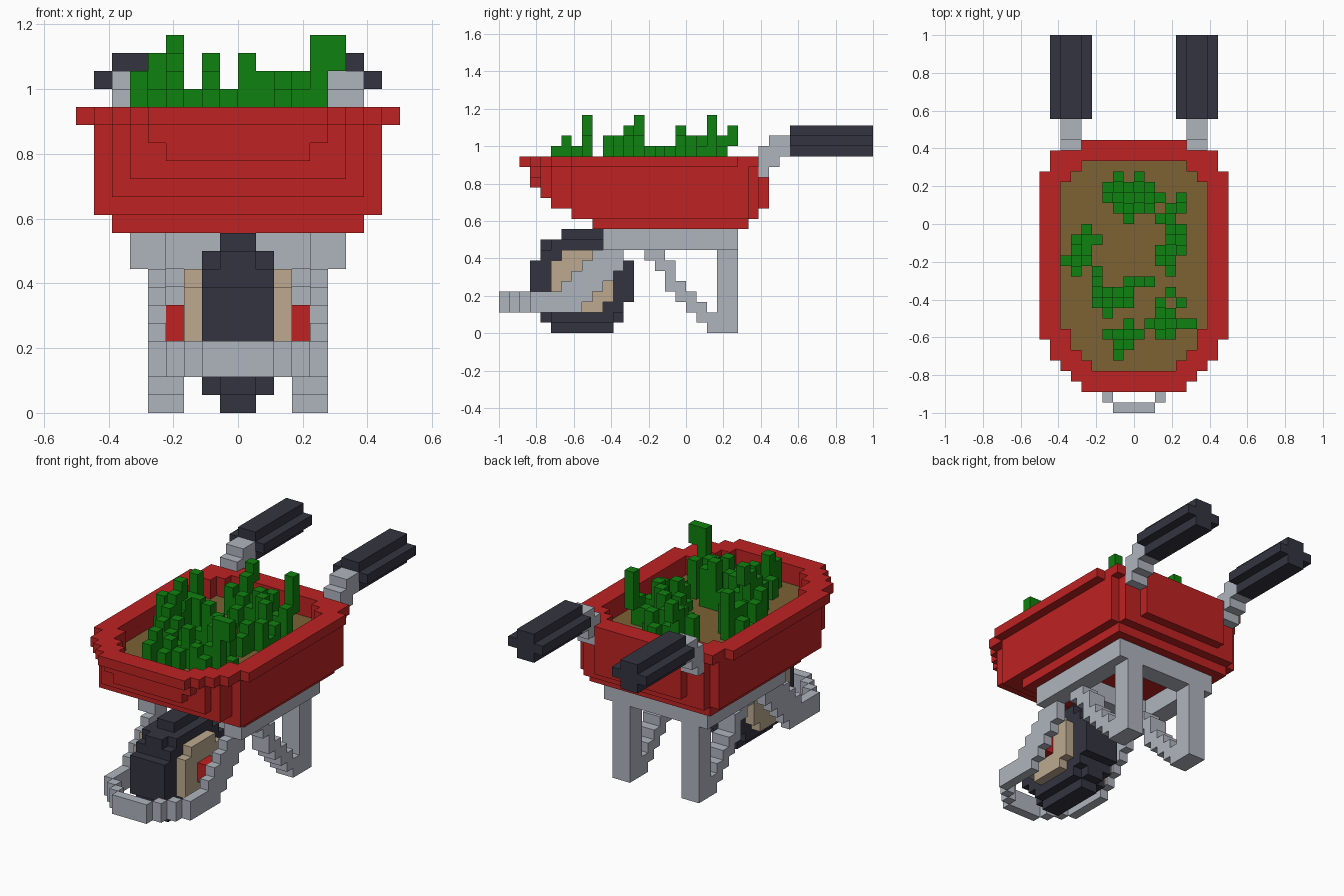
import bpy, bmesh
from mathutils import Vector

cube = bpy.data.objects.get("Cube")
if cube:
    bpy.data.objects.remove(cube, do_unlink=True)

V = 1 / 18  # edge length of one block


def material(name, rgb):
    m = bpy.data.materials.new(name)
    m.use_nodes = True
    m.diffuse_color = (*rgb, 1)
    bsdf = m.node_tree.nodes["Principled BSDF"]
    bsdf.inputs["Base Color"].default_value = (*rgb, 1)
    bsdf.inputs["Roughness"].default_value = 0.8
    return m


RED = material("red_paint", (0.52, 0.016, 0.016))
GREY = material("grey_metal", (0.43, 0.46, 0.515))
DARK = material("dark_rubber", (0.034, 0.034, 0.051))
TAN = material("tan_wheel", (0.51, 0.40, 0.28))
SOIL = material("brown_soil", (0.205, 0.122, 0.034))
GREEN = material("leaf_green", (0.005, 0.22, 0.005))


def box(x0, x1, y0, y1, z0, z1):
    return {(x, y, z) for x in range(x0, x1) for y in range(y0, y1) for z in range(z0, z1)}


def plan(z0, z1, rects):
    """Layer made of overlapping centred rectangles (half width, y0, y1)."""
    return set().union(*(box(-h, h, a, b, z0, z1) for h, a, b in rects))


def mirror(cells):
    return {(-x - 1, y, z) for x, y, z in cells}


def build(name, mat, cells):
    """Skin a set of blocks with only its outer faces, merged into flat panels."""
    bm = bmesh.new()
    verts = {}

    def vert(p):
        key = tuple(p)
        if key not in verts:
            verts[key] = bm.verts.new(Vector(key) * V)
        return verts[key]

    for c in sorted(cells):
        for axis in range(3):
            for side in (0, 1):
                n = list(c)
                n[axis] += 2 * side - 1
                if tuple(n) in cells:
                    continue
                u, w = (axis + 1) % 3, (axis + 2) % 3
                loop = []
                for du, dw in ((0, 0), (1, 0), (1, 1), (0, 1)):
                    p = list(c)
                    p[axis] += side
                    p[u] += du
                    p[w] += dw
                    loop.append(vert(p))
                bm.faces.new(loop if side else loop[::-1])
    bmesh.ops.dissolve_limit(bm, angle_limit=0.01, verts=bm.verts[:], edges=bm.edges[:])
    me = bpy.data.meshes.new(name)
    bm.to_mesh(me)
    bm.free()
    me.materials.append(mat)
    ob = bpy.data.objects.new(name, me)
    bpy.context.collection.objects.link(ob)
    return ob


# Tray: stepped layers with a wide rim, hollowed above the soil
tray = plan(10, 11, [(7, -9, 6)])
tray |= plan(11, 12, [(8, -11, 6), (7, -11, 7)])
tray |= plan(12, 13, [(8, -11, 6), (7, -13, 7), (5, -13, 8)])
tray |= plan(13, 14, [(8, -11, 6), (7, -13, 7), (6, -14, 7), (5, -14, 8)])
tray |= plan(14, 15, [(8, -11, 6), (7, -13, 7), (6, -14, 7), (4, -15, 8), (5, -14, 8)])
tray |= plan(15, 16, [(8, -11, 6), (7, -13, 7), (6, -14, 7), (5, -15, 8)])
tray |= plan(16, 17, [(9, -11, 5), (8, -13, 7), (7, -14, 7), (6, -15, 7), (5, -16, 8)])
bed = [(7, -10, 4), (6, -12, 5), (5, -13, 6), (4, -14, 6)]
tray -= plan(14, 17, bed)
build("tray", RED, tray)
build("soil", SOIL, plan(14, 15, bed))

# Handles: stepped stems and plus-shaped grips
stem = box(5, 7, 7, 8, 15, 18) | box(5, 7, 8, 9, 16, 19) | box(5, 7, 9, 10, 17, 19)
grip = box(5, 7, 10, 18, 17, 20) | box(4, 8, 10, 18, 18, 19)
for side, flip in (("left", False), ("right", True)):
    build(side + "_handle_stem", GREY, mirror(stem) if flip else stem)
    build(side + "_grip", DARK, mirror(grip) if flip else grip)

# Under-frame: two beams and two cross bars
frame = box(4, 6, -8, 5, 8, 10)
frame |= mirror(frame) | box(-6, 6, 3, 5, 8, 10) | box(-6, 6, -5, -3, 8, 10)
build("under_frame", GREY, frame)

# Legs: upright post with a stepped diagonal brace, rows from the ground up
leg = box(3, 5, 3, 5, 0, 8)
for z, (a, b) in enumerate([(2, 5), (1, 3), (0, 2), (-1, 1), (-2, 0), (-2, -1), (-3, -1), (-4, -2)]):
    leg |= box(3, 5, a, b, z, z + 1)
build("left_leg", GREY, leg)
build("right_leg", GREY, mirror(leg))

# Fork: arms rising to the frame, joined by a rounded bumper in front
fork = box(4, 5, -15, -10, 2, 4) | box(3, 4, -16, -15, 2, 4) | box(2, 3, -17, -16, 2, 4)
for z, a, b in ((3, -12, -9), (4, -12, -8), (5, -11, -7), (6, -10, -6), (7, -9, -6)):
    fork |= box(4, 5, a, b, z, z + 1)
build("wheel_fork", GREY, fork | mirror(fork) | box(-2, 2, -18, -17, 2, 4))

# Wheel: narrow tread over a wider tyre, tan disc and red axle
C = -10


def disc(half_x, z0, halves):
    return set().union(*(box(-half_x, half_x, C - h, C + h, z0 + i, z0 + i + 1)
                         for i, h in enumerate(halves)))


hub = disc(3, 2, [2, 3, 3, 3, 3, 2])
tyre = disc(1, 0, [3, 4, 4, 5, 5, 5, 5, 4, 4, 2]) | disc(2, 1, [3, 4, 4, 4, 4, 4, 4, 3])
# The tyre is one block wider on the flanks around the disc
tyre |= disc(2, 0, [0, 3, 4, 5, 5, 5, 5, 4, 3, 0])
build("tyre", DARK, tyre - hub)
build("wheel_disc", TAN, hub)
build("axle", RED, box(-4, -3, -11, -9, 4, 6) | box(3, 4, -11, -9, 4, 6))

# Plants: clumps given row by row (y, x positions), with varied low heights
clumps = {
    4: (0,), 3: (-3, -2, -1, 0, 1), 2: (-3, -2, -1, 0, 1, 2),
    1: (-2, -1, 0, 1, 3, 4), 0: (-1, 2, 3), -1: (-5, 3, 4), -2: (-6, -5, -4, 3, 4),
    -3: (-6, -5, 2, 3, 4), -4: (-7, -6, -5, 2, 3), -5: (-6, 3), -6: (-1, 0, 1),
    -7: (-4, -3, -2, -1, 3), -8: (-4, -3, -2, -1, 2, 4), -9: (-3, 2, 3),
    -10: (-1, 1, 2, 3, 4), -11: (-3, -2, -1, 0, 2, 3), -12: (-2, -1), -13: (-2,),
}
plants = set()
for y, xs in clumps.items():
    for x in xs:
        plants |= box(x, x + 1, y, y + 1, 15, 16 + (2 * x + y) % 3)
# Taller shoots and leaning tips: x, y, bottom, top
for x, y, a, b in ((-4, -5, 19, 21), (-4, -6, 17, 20), (-4, -7, 15, 19), (0, -6, 15, 20),
                   (-2, 4, 18, 20), (-2, 3, 15, 19), (4, 2, 17, 21), (4, 1, 15, 18),
                   (5, -10, 19, 21), (4, -10, 15, 21), (-5, -1, 17, 20), (-5, -2, 15, 18),
                   (-6, -5, 15, 19), (-2, -12, 15, 19), (-2, -13, 15, 18), (1, 1, 15, 19),
                   (2, 0, 15, 19), (3, -1, 15, 19), (3, -7, 15, 19), (2, -8, 15, 19),
                   (1, -6, 15, 19)):
    plants |= box(x, x + 1, y, y + 1, a, b)
build("plants", GREEN, plants)
